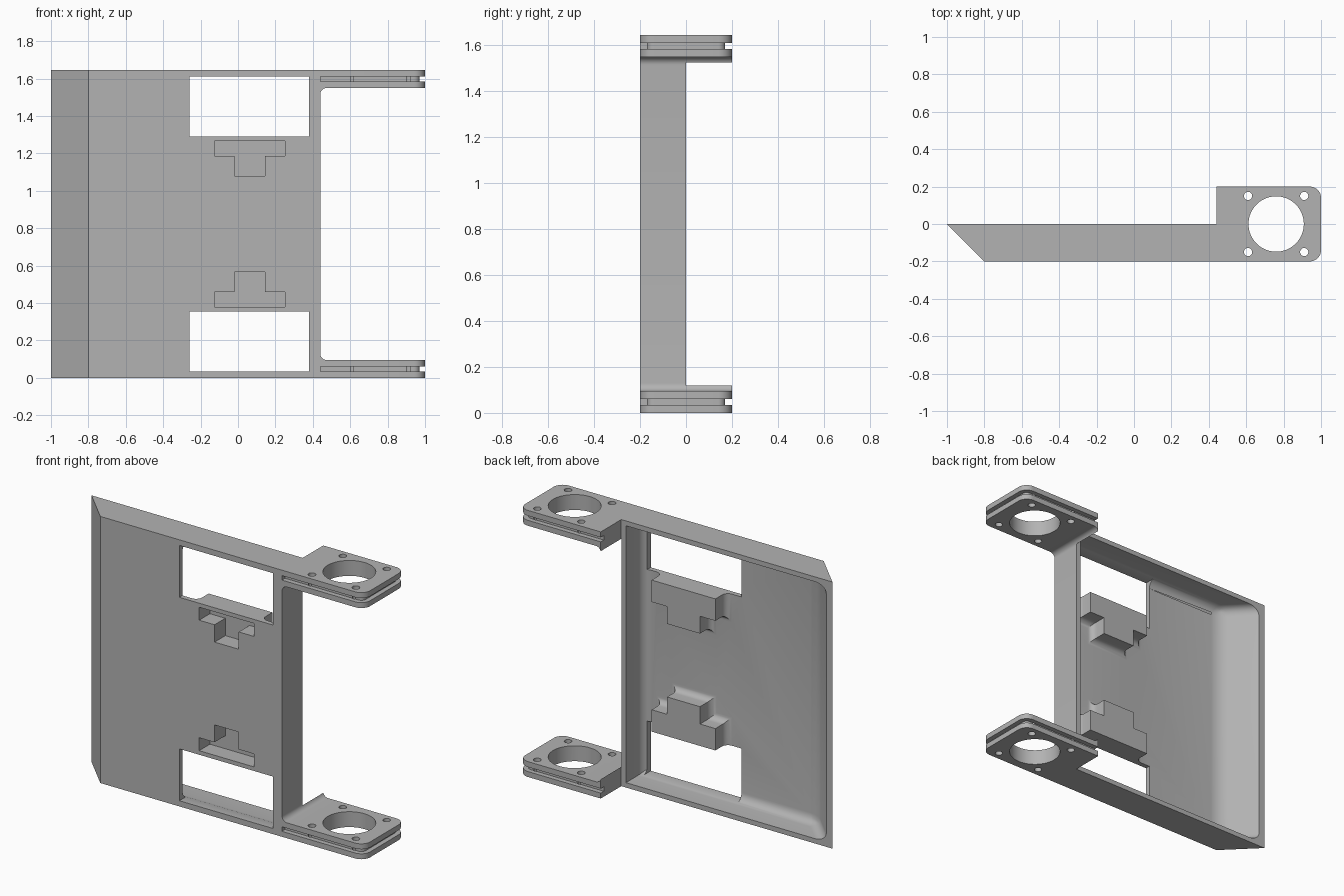
import bpy, bmesh
from math import sin, cos, pi

if "Cube" in bpy.data.objects:
    bpy.data.objects.remove(bpy.data.objects["Cube"], do_unlink=True)

H = 1.645       # overall height
WALL = 0.03     # wall thickness
ARM = 0.095     # arm plate thickness

grey = bpy.data.materials.new("light_grey")
grey.use_nodes = True
colour = (0.45, 0.45, 0.45, 1)
grey.diffuse_color = colour
grey.node_tree.nodes["Principled BSDF"].inputs["Base Color"].default_value = colour


def loft(name, layers, axis):
    """Closed solid through stacked outlines; layers = [(level, outline), ...]."""
    bm = bmesh.new()
    rings = []
    for level, outline in layers:
        rings.append([bm.verts.new((a, level, b) if axis == "y" else (a, b, level))
                      for a, b in outline])
    for low, high in zip(rings, rings[1:]):
        for i in range(len(low)):
            j = (i + 1) % len(low)
            bm.faces.new((low[i], low[j], high[j], high[i]))
    bm.faces.new(rings[0])
    bm.faces.new(rings[-1])
    bmesh.ops.recalc_face_normals(bm, faces=bm.faces)
    mesh = bpy.data.meshes.new(name)
    bm.to_mesh(mesh)
    bm.free()
    mesh.materials.append(grey)
    obj = bpy.data.objects.new(name, mesh)
    bpy.context.collection.objects.link(obj)
    return obj


def prism(name, outline, lo, hi, axis="z"):
    return loft(name, [(lo, outline), (hi, outline)], axis)


def rect(a0, a1, b0, b1):
    return [(a0, b0), (a1, b0), (a1, b1), (a0, b1)]


def arc(cx, cy, r, start, end, n=8):
    return [(cx + r * cos(start + (end - start) * i / n),
             cy + r * sin(start + (end - start) * i / n)) for i in range(n + 1)]


def circle(cx, cy, r, n):
    return arc(cx, cy, r, 0, 2 * pi, n)[:-1]


def combine(target, tool, operation):
    """Apply one boolean and discard the tool."""
    mod = target.modifiers.new("boolean", "BOOLEAN")
    mod.operation, mod.solver, mod.object = operation, "EXACT", tool
    graph = bpy.context.evaluated_depsgraph_get()
    mesh = bpy.data.meshes.new_from_object(target.evaluated_get(graph))
    target.modifiers.clear()
    target.data = mesh
    bpy.data.objects.remove(tool, do_unlink=True)


def cut(target, tool):
    combine(target, tool, "DIFFERENCE")


# Outer block: sloped left edge, rounded arm end
R = 0.06
outline = [(-1, 0), (-0.8, -0.2)]
outline += arc(1 - R, -0.2 + R, R, -pi / 2, 0)
outline += arc(1 - R, 0.2 - R, R, 0, pi / 2)
outline += [(0.442, 0.2), (0.442, 0)]
frame = prism("bracket_frame", outline, 0, H)

# Space between the two arms, with rounded inner corners
F = 0.035
gap = [(1.2, ARM), (1.2, H - ARM)]
gap += arc(0.44 + F, H - ARM - F, F, pi / 2, pi)
gap += arc(0.44 + F, ARM + F, F, pi, 1.5 * pi)
cut(frame, prism("gap_cutter", gap, -0.4, 0.4, "y"))

# Hollow back with filleted inner edges
cavity = prism("cavity_cutter", [(-1.008, 0.05), (-0.788, -0.17), (0.41, -0.17), (0.41, 0.05)],
               WALL, H - WALL)
bm = bmesh.new()
bm.from_mesh(cavity.data)


def is_filleted(edge):
    a, b = (v.co for v in edge.verts)
    at_back = a.y > 0 and b.y > 0
    right_corner = a.x > 0.4 and b.x > 0.4 and abs(a.y - b.y) > 0.1
    return not (at_back or right_corner)


bmesh.ops.bevel(bm, geom=[e for e in bm.edges if is_filleted(e)], offset=0.055,
                offset_type="OFFSET", segments=6, profile=0.5, affect="EDGES")
bmesh.ops.recalc_face_normals(bm, faces=bm.faces)
bm.to_mesh(cavity.data)
bm.free()
cut(frame, cavity)

# Bearing bores and screw holes through both arms
cut(frame, prism("bore_cutter", circle(0.76, 0, 0.148, 64), -0.1, H + 0.1))
for x in (0.61, 0.91):
    for y in (-0.15, 0.15):
        cut(frame, prism("screw_cutter", circle(x, y, 0.022, 20), -0.1, H + 0.1))

# Groove round the rim of each arm
groove = [(0.44, -0.3), (1.1, -0.3), (1.1, 0.3), (0.44, 0.3), (0.44, 0.17)]
groove += arc(0.94, 0.14, 0.03, pi / 2, 0)
groove += arc(0.94, -0.14, 0.03, 0, -pi / 2)
groove += [(0.44, -0.17)]
for z in (ARM / 2, H - ARM / 2):
    cut(frame, prism("groove_cutter", groove, z - 0.014, z + 0.014))


def tee(grow, flip):
    """T outline widened by grow; flip turns it over for the lower half."""
    g = grow
    left, right, top, under = -0.125 - g, 0.25 + g, 1.265 + g, 1.185 - g
    s_left, s_right, bottom = -0.02 - g, 0.145 + g, 1.078 - g
    pts = [(left, top), (left, under), (s_left, under), (s_left, bottom),
           (s_right, bottom), (s_right, under), (right, under), (right, top)]
    return [(x, H - z) for x, z in pts] if flip else pts


# T bosses with flared feet, windows beside them, T pockets in the front
FOOT = 0.04
for flip in (False, True):
    layers = [(-0.185, tee(WALL + FOOT, flip))]
    for i in range(7):
        t = i / 6 * pi / 2
        layers.append((-0.17 + FOOT * (1 - cos(t)), tee(WALL + FOOT * (1 - sin(t)), flip)))
    layers.append((-0.065, tee(WALL, flip)))
    combine(frame, loft("boss", layers, "y"), "UNION")

    low, high = (0.035, 0.355) if flip else (H - 0.355, H - 0.035)
    cut(frame, prism("window_cutter", rect(-0.26, 0.38, low, high), -0.3, 0.1, "y"))
    cut(frame, prism("pocket_cutter", tee(0, flip), -0.3, -0.095, "y"))

# Smooth fillets and bores, crisp edges elsewhere
bpy.ops.object.select_all(action="DESELECT")
frame.select_set(True)
bpy.context.view_layer.objects.active = frame
bpy.ops.object.shade_smooth_by_angle(angle=pi / 6)
